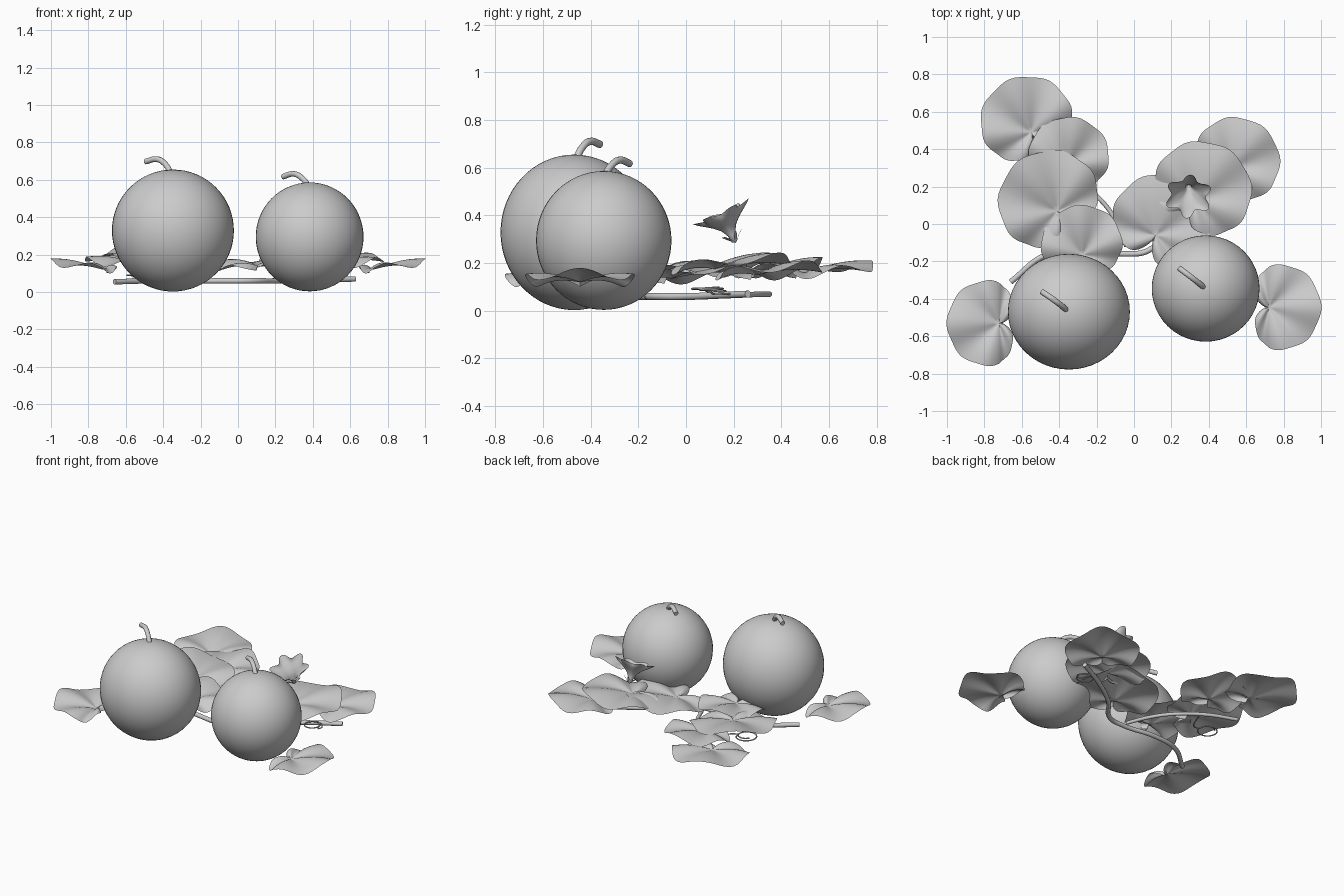
import bpy, bmesh, math
from mathutils import Vector, Matrix

if "Cube" in bpy.data.objects:
    bpy.data.objects.remove(bpy.data.objects["Cube"])

mat = bpy.data.materials.new("plain_grey")
mat.diffuse_color = (0.6, 0.6, 0.6, 1)
mat.use_nodes = True
mat.node_tree.nodes["Principled BSDF"].inputs["Base Color"].default_value = mat.diffuse_color


def finish(obj, angle=60):
    obj.data.materials.append(mat)
    bpy.ops.object.select_all(action='DESELECT')
    obj.select_set(True)
    bpy.context.view_layer.objects.active = obj
    bpy.ops.object.shade_smooth_by_angle(angle=math.radians(angle))
    return obj


def fruit(name, centre, radii):
    bpy.ops.mesh.primitive_uv_sphere_add(segments=48, ring_count=32, radius=1, location=centre)
    obj = bpy.context.object
    obj.name = name
    obj.scale = radii
    bpy.ops.object.transform_apply(location=False, rotation=False, scale=True)
    finish(obj)


def tube(name, points, radius):
    """Smooth round tube through the points."""
    curve = bpy.data.curves.new(name, 'CURVE')
    curve.dimensions = '3D'
    curve.bevel_depth = radius
    curve.bevel_resolution = 3
    curve.resolution_u = 8
    curve.use_fill_caps = True
    sp = curve.splines.new('BEZIER')
    sp.bezier_points.add(len(points) - 1)
    for bp, p in zip(sp.bezier_points, points):
        bp.co = p
        bp.handle_left_type = bp.handle_right_type = 'AUTO'
    obj = bpy.data.objects.new(name, curve)
    bpy.context.collection.objects.link(obj)
    bpy.ops.object.select_all(action='DESELECT')
    obj.select_set(True)
    bpy.context.view_layer.objects.active = obj
    bpy.ops.object.convert(target='MESH')
    finish(bpy.context.object)


def polar(name, rings, segs, func, matrix):
    """Surface of concentric rings; func(t, angle) gives a local point."""
    bm = bmesh.new()
    centre = bm.verts.new(func(0, 0))
    prev = None
    for i in range(1, rings + 1):
        ring = [bm.verts.new(func(i / rings, 2 * math.pi * j / segs - math.pi))
                for j in range(segs)]
        for j in range(segs):
            k = (j + 1) % segs
            if prev:
                bm.faces.new((prev[j], ring[j], ring[k], prev[k]))
            else:
                bm.faces.new((centre, ring[j], ring[k]))
        prev = ring
    bm.transform(matrix)
    mesh = bpy.data.meshes.new(name)
    bm.to_mesh(mesh)
    bm.free()
    obj = bpy.data.objects.new(name, mesh)
    bpy.context.collection.objects.link(obj)
    return finish(obj, 80)


def leaf(name, base, heading, size, tilt, back=0.9):
    """Kidney-shaped wavy leaf with a notch at its base."""
    def point(t, a):
        notch = 1 - 0.75 * math.exp(-((math.pi - abs(a)) / 0.35) ** 2)
        r = t * size * ((0.76 + 0.24 * math.cos(a)) * notch + 0.015 * math.cos(9 * a))
        x, y = r * math.cos(a), r * math.sin(a) * 1.03
        if x < 0:
            x *= back
        z = (tilt * x + 0.021 * t * math.cos(5 * a)
             + 0.022 * math.sin(t * math.pi * 0.8) - 0.008 * t * t)
        return Vector((x, y, z))
    polar(name, 10, 72, point,
          Matrix.Translation(base) @ Matrix.Rotation(math.radians(heading), 4, 'Z'))


# Two round fruits with bent stalks
fruit("large_fruit", (-0.348, -0.469, 0.329), (0.326, 0.309, 0.326))
fruit("small_fruit", (0.383, -0.345, 0.295), (0.288, 0.284, 0.291))
tube("large_stalk", [(-0.36, -0.46, 0.64), (-0.39, -0.435, 0.685),
                     (-0.43, -0.405, 0.71), (-0.495, -0.36, 0.698)], 0.0155)
tube("small_stalk", [(0.375, -0.34, 0.57), (0.345, -0.315, 0.607),
                     (0.30, -0.28, 0.632), (0.24, -0.235, 0.617)], 0.015)

# Leaves: base point, heading in degrees, size, upward tilt, back lobe length
for i, args in enumerate([
        ((-0.55, 0.49, 0.155), 112, 0.302, 0.10),
        ((-0.36, 0.31, 0.16), 78, 0.262, 0.15),
        ((-0.41, 0.07, 0.165), 128, 0.335, 0.16),
        ((-0.275, -0.165, 0.155), 95, 0.265, 0.12),
        ((0.115, -0.06, 0.135), 62, 0.33, 0.13),
        ((0.325, 0.125, 0.175), 55, 0.325, 0.13),
        ((0.51, 0.295, 0.15), 50, 0.285, 0.12),
        ((-0.722, -0.53, 0.12), 180, 0.277, 0.12, 0.62),
        ((0.722, -0.445, 0.12), 0, 0.277, 0.12, 0.62)]):
    leaf(f"leaf_{i + 1}", *args)

# Main vine and its side branch
tube("main_vine", [(-0.66, -0.31, 0.055), (-0.47, -0.165, 0.06), (-0.28, -0.135, 0.06),
                   (-0.05, -0.16, 0.06), (0.08, -0.14, 0.06), (0.22, 0.01, 0.06),
                   (0.40, 0.14, 0.065), (0.625, 0.26, 0.07)], 0.015)
tube("side_vine", [(-0.04, -0.12, 0.06), (-0.11, 0.04, 0.06), (-0.20, 0.15, 0.065),
                   (-0.36, 0.27, 0.068), (-0.56, 0.35, 0.07)], 0.012)


# Thin curling tendrils
def tendril(name, start, centre, radius):
    pts = [start]
    for k in range(15):
        a, r = k * math.pi / 5, radius * (1 - 0.02 * k)
        pts.append((centre[0] + r * math.cos(a), centre[1] + r * math.sin(a),
                    centre[2] + 0.001 * k))
    tube(name, pts, 0.004)


tendril("left_tendril", (-0.33, 0.25, 0.07), (-0.53, 0.085, 0.085), 0.07)
tendril("right_tendril", (0.50, 0.20, 0.07), (0.50, 0.11, 0.08), 0.06)

# Star-shaped trumpet flower leaning to the front, with a small calyx
flower_frame = (Matrix.Translation((0.292, 0.208, 0.285))
                @ Matrix.Rotation(math.radians(25), 4, 'X')
                @ Matrix.Rotation(math.radians(25), 4, 'Z'))
PROFILE = [(0, 0), (0.014, 0.01), (0.018, 0.04), (0.034, 0.07),
           (0.060, 0.094), (0.088, 0.114), (0.112, 0.130), (0.130, 0.146)]


def petal_point(t, a):
    r, h = PROFILE[round(t * 7)]
    lobe = 0.5 + 0.5 * math.cos(6 * a)
    r *= 1 - 0.30 * t * t * (1 - lobe)
    return Vector((r * math.cos(a), r * math.sin(a), h - 0.012 * t * (1 - lobe)))


def calyx_point(t, a):
    r = t * 0.05 * (0.3 + 0.7 * (0.5 + 0.5 * math.cos(5 * a)) ** 2)
    return Vector((r * math.cos(a), r * math.sin(a), r * 0.9))


polar("flower", 7, 72, petal_point, flower_frame)
polar("calyx", 4, 60, calyx_point, flower_frame)
